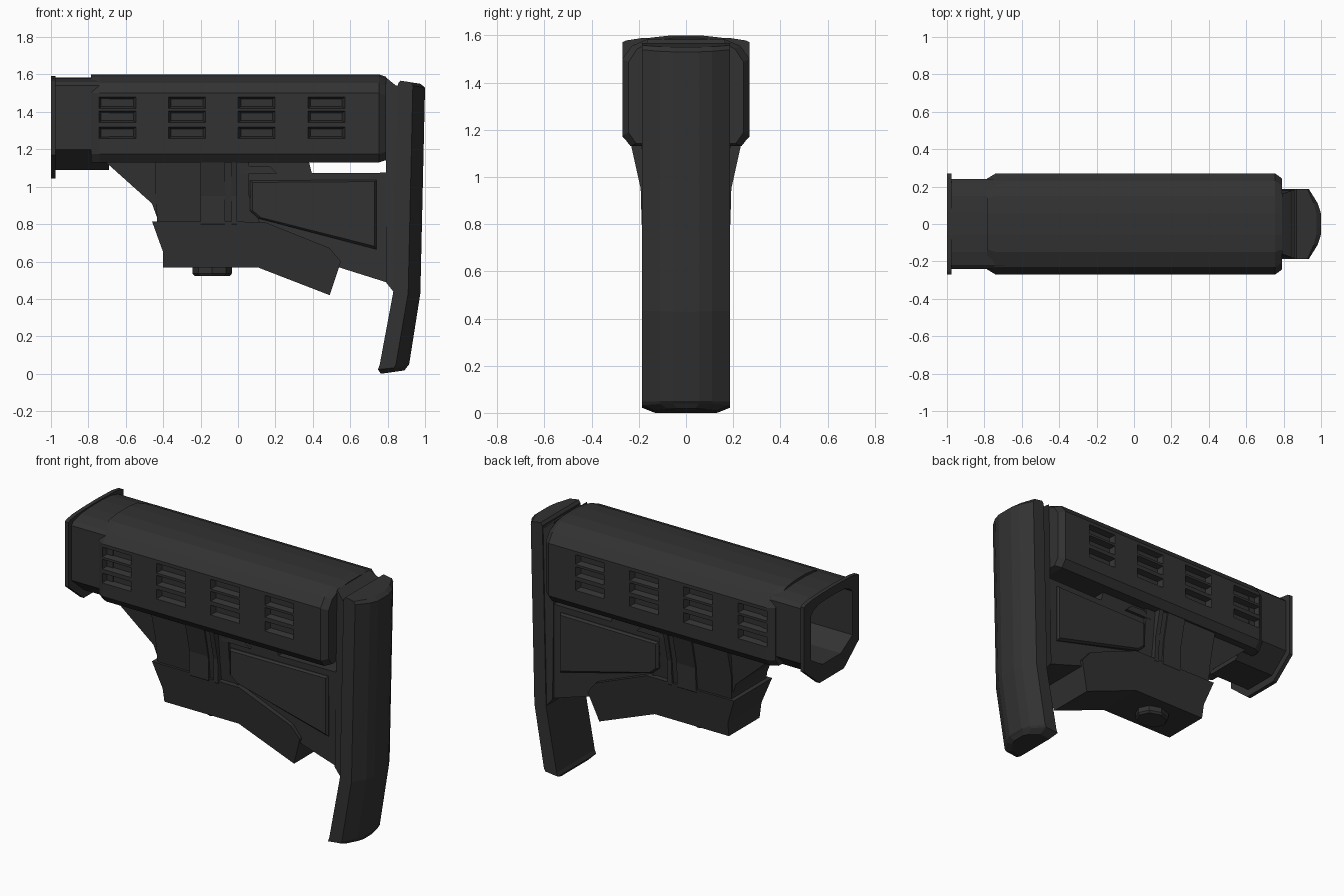
import bpy, bmesh, math

if "Cube" in bpy.data.objects:
    bpy.data.objects.remove(bpy.data.objects["Cube"])

mat = bpy.data.materials.new("charcoal_polymer")
mat.diffuse_color = (0.032, 0.032, 0.032, 1)
mat.use_nodes = True
mat.node_tree.nodes["Principled BSDF"].inputs["Base Color"].default_value = mat.diffuse_color


def finish(bm, name):
    bmesh.ops.recalc_face_normals(bm, faces=bm.faces)
    me = bpy.data.meshes.new(name)
    bm.to_mesh(me)
    bm.free()
    ob = bpy.data.objects.new(name, me)
    bpy.context.collection.objects.link(ob)
    me.materials.append(mat)
    return ob


def loft(name, rings):
    """Skin closed rings of equal point count and cap both ends."""
    bm = bmesh.new()
    vs = [[bm.verts.new(p) for p in r] for r in rings]
    n = len(rings[0])
    for a, b in zip(vs, vs[1:]):
        for i in range(n):
            j = (i + 1) % n
            bm.faces.new((a[i], a[j], b[j], b[i]))
    bm.faces.new(vs[0])
    bm.faces.new(vs[-1])
    return finish(bm, name)


def slab(name, pts):
    """Side profile of (x, z, half width), mirrored across y = 0."""
    return loft(name, [[(x, s * w, z) for x, z, w in pts] for s in (-1, 1)])


def section(half, x, k=1.0):
    """Mirrored y-z half section placed at x, scaled about the bore axis."""
    full = half + [(-y, z) for y, z in reversed(half)]
    return [(x, y * k, 1.36 + (z - 1.36) * k) for y, z in full]


def box(bm, x0, x1, y0, y1, z0, z1):
    vs = bmesh.ops.create_cube(bm, size=1)["verts"]
    for v in vs:
        v.co = ((x0 + x1) / 2 + v.co.x * (x1 - x0),
                (y0 + y1) / 2 + v.co.y * (y1 - y0),
                (z0 + z1) / 2 + v.co.z * (z1 - z0))


def cut(ob, cutter):
    mod = ob.modifiers.new("cut", "BOOLEAN")
    mod.operation, mod.solver, mod.object = "DIFFERENCE", "EXACT", cutter
    dg = bpy.context.evaluated_depsgraph_get()
    me = bpy.data.meshes.new_from_object(ob.evaluated_get(dg))
    ob.modifiers.clear()
    ob.data = me


# Tube housing, neck and mouth flange
BODY = [(.06, 1.60), (.15, 1.59), (.23, 1.555), (.27, 1.50), (.27, 1.175), (.235, 1.13)]
NECK = [(.06, 1.585), (.15, 1.578), (.22, 1.56), (.24, 1.54), (.24, 1.20), (.11, 1.09)]
RIM = [(.06, 1.592), (.19, 1.588), (.255, 1.578), (.27, 1.57), (.27, 1.17), (.12, 1.045)]
BORE = [(.05, 1.54), (.13, 1.535), (.18, 1.515), (.205, 1.49), (.205, 1.22), (.09, 1.15)]
body = loft("tube_housing", [
    section([(y * .9, z) for y, z in BODY], -.785), section(BODY, -.74),
    section(BODY, .755), section([(y * .9, z - .012 if z > 1.4 else z + .012) for y, z in BODY], .792)])
neck = loft("neck", [section(NECK, -.985), section(NECK, -.76),
                     section([(y, min(z, 1.57)) for y, z in NECK], -.69)])
rim = loft("mouth_flange", [section(RIM, -1), section(RIM, -.975)])
bore = loft("bore_cutter", [section(BORE, -1.1), section(BORE, .7)])
for ob in (body, neck, rim):
    cut(ob, bore)

# Side vents: four columns of three slots on each side, with sloped pocket walls
bm = bmesh.new()
for s in (-1, 1):
    for x in (-.645, -.272, .1, .472):
        for z in (1.449, 1.374, 1.288):
            vs = bmesh.ops.create_cube(bm, size=1)["verts"]
            for v in vs:
                inner = v.co.y < 0
                w, h = (.085, .02) if inner else (.107, .036)
                v.co = (x + math.copysign(w, v.co.x), s * (.235 if inner else .29),
                        z + math.copysign(h, v.co.z))
vents = finish(bm, "vent_cutter")
cut(body, vents)
for c in (bore, vents):
    bpy.data.objects.remove(c)

# Butt pad: bevelled cross section swept down with a forward kink
rings = []
for xf, xr, zf, zr in ((.868, .975, 1.567, 1.55), (.855, 1.0, 1.55, 1.53),
                       (.83, .975, .435, .43), (.757, .915, .045, .05), (.748, .906, .022, .04)):
    d, lean = xr - xf, zr - zf
    half = [(0, .187), (.55, .187), (.88, .11), (1, .055)]
    full = half + [(t, -w) for t, w in reversed(half)]
    rings.append([(xf + t * d, w, zf + t * lean) for t, w in full])
rings.append([(.83 + (x - .83) * .8, y * .7, z - .022) for x, y, z in rings[-1]])
loft("butt_pad", rings)

# Mounting plate between frame and pad
slab("pad_mount", [(.79, 1.585, .16), (.845, 1.54, .18), (.89, 1.54, .18), (.87, .45, .18),
                   (.83, .44, .18), (.79, .49, .18)])

# Lower frame: sloped front bracket and rear web, leaving a sling slot under the tube
slab("front_bracket", [(-.72, 1.15, .19), (-.70, 1.125, .19), (-.46, .91, .17), (-.42, .80, .165),
                       (-.38, .70, .14), (.12, .70, .14), (.12, .80, .165), (.06, .95, .17), (.06, 1.15, .19)])
slab("rear_web", [(-.04, 1.15, .17), (.375, 1.15, .17), (.395, 1.072, .168), (.83, 1.075, .168),
                  (.83, .475, .165), (.79, .49, .165), (.52, .575, .165), (.1, .72, .15), (-.04, .75, .15)])
slab("bracket_flare", [(-.44, 1.14, .225), (-.02, 1.14, .225), (-.02, .95, .186), (-.02, .78, .17),
                       (-.43, .78, .17), (-.44, .95, .18)])

# Side panels, ribs and small tabs
P = [(.065, 1.032), (.74, 1.037), (.74, .665), (.11, .83), (.065, .87)]
cx, cz = .46, .9
for s, side in ((-1, "right"), (1, "left")):
    loft("side_panel_" + side, [
        [(x, s * .15, z) for x, z in P], [(x, s * .172, z) for x, z in P],
        [(cx + (x - cx) * .965, s * .185, cz + (z - cz) * .93) for x, z in P]])
    T = [(-.01, 1.11), (.17, 1.11), (.21, 1.07), (.02, 1.07)]
    loft("upper_tab_" + side, [[(x, s * y, z) for x, z in T] for y in (.15, .184)])
    for i, (x0, x1) in enumerate(((-.2, -.07), (-.035, -.005))):
        R = [(.15, .75), (.188, .80), (.192, .95), (.232, 1.13), (.15, 1.14)]
        loft("rib_%d_%s" % (i, side), [[(x, s * y, z) for y, z in R] for x in (x0, x1)])

# Release lever, narrowing towards its lower edge
slab("release_lever", [(-.46, .815, .187), (.14, .812, .187), (.49, .672, .187), (.55, .60, .18),
                       (.49, .42, .15), (.11, .567, .15), (-.40, .567, .15), (-.402, .655, .165)])

# Adjustment nut under the lever
N = [(.105 * math.cos(math.radians(a)), .09 * math.sin(math.radians(a))) for a in range(0, 360, 45)]
loft("adjustment_nut", [[(-.138 + x * k, y * k, z) for x, y in N]
                        for k, z in ((.9, .523), (1, .535), (1, .60))])
